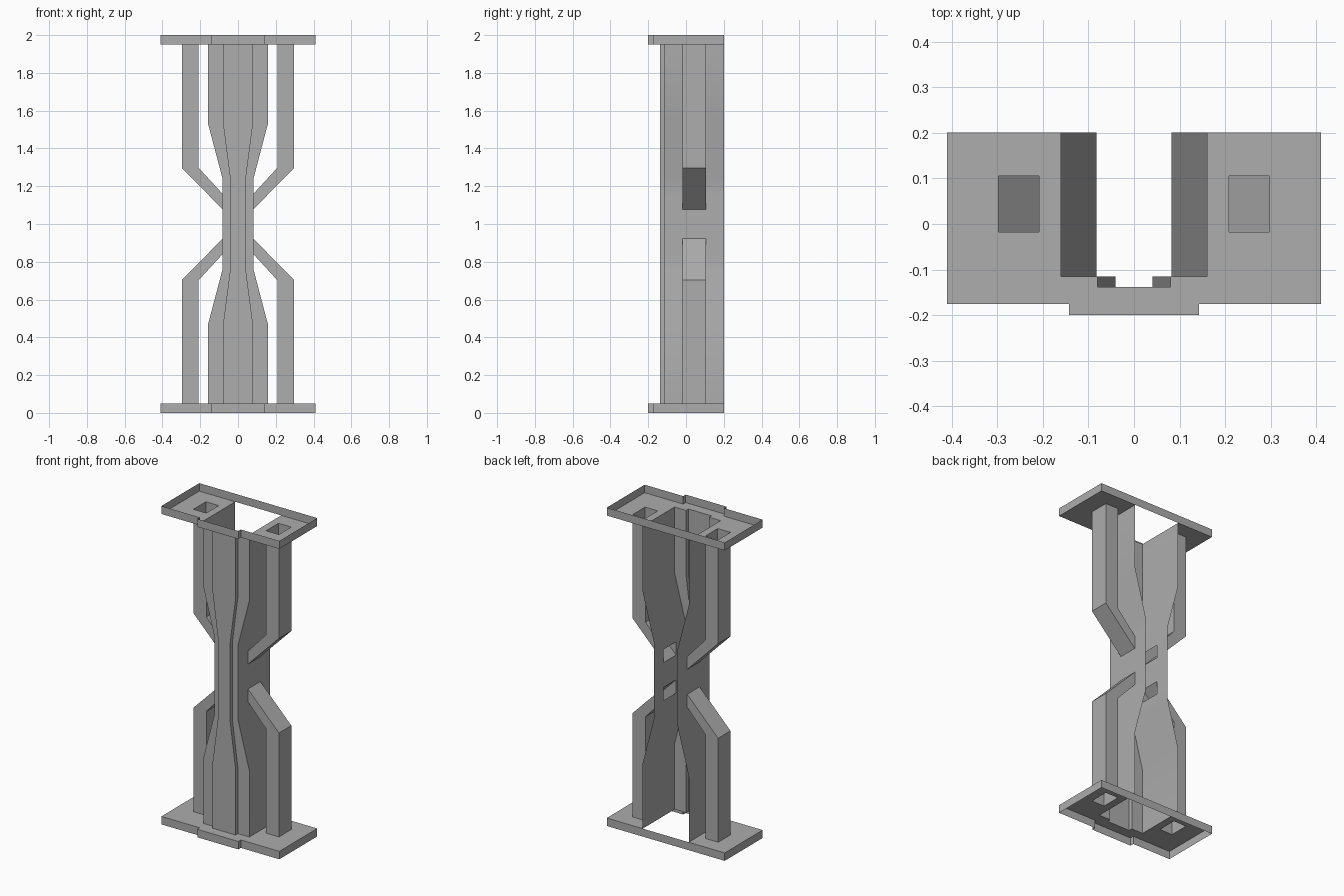
import bpy
import bmesh
import math

cube = bpy.data.objects.get("Cube")
if cube:
    bpy.data.objects.remove(cube, do_unlink=True)

GREY = (0.417, 0.417, 0.417, 1)
grey = bpy.data.materials.new("mid grey")
grey.use_nodes = True
grey.diffuse_color = GREY
grey.node_tree.nodes["Principled BSDF"].inputs["Base Color"].default_value = GREY

# Shared sizes; heights are measured from the middle of the pillar
PLATE, TOP = 0.95, 1.0
BACK, FRONT, PANEL = 0.201, -0.115, -0.138
LEG_Y = (-0.018, 0.105)
LEG_X = (0.208, 0.297)
STRUT_Z = (0.078, 0.16)
WIDE, NARROW = 0.16, 0.082


def sheet_object(name, quads):
    """Join quads of the upper left quarter and mirror them across x and z."""
    bm = bmesh.new()
    for quad in quads:
        bm.faces.new([bm.verts.new(p) for p in quad])
    bmesh.ops.remove_doubles(bm, verts=bm.verts, dist=0.0005)
    mesh = bpy.data.meshes.new(name)
    bm.to_mesh(mesh)
    bm.free()
    mesh.materials.append(grey)
    obj = bpy.data.objects.new(name, mesh)
    bpy.context.collection.objects.link(obj)
    obj.location.z = 1
    mirror = obj.modifiers.new("Mirror", 'MIRROR')
    mirror.use_axis = (True, False, True)
    mirror.merge_threshold = 0.0005
    return obj


def loft(rings, skip=lambda row, col: False):
    """Quads between successive rings of points."""
    return [(a[i], a[i + 1], b[i + 1], b[i])
            for row, (a, b) in enumerate(zip(rings, rings[1:]))
            for i in range(len(a) - 1) if not skip(row, i)]


# Waisted channel column, open at the back, with windows where struts enter
def column_ring(z, w):
    path = [(0, PANEL), (w / 2, PANEL), (w / 2, FRONT), (w, FRONT),
            (w, LEG_Y[0]), (w, LEG_Y[1]), (w, BACK)]
    return [(x, y, z) for x, y in path]


levels = [(0, NARROW), (STRUT_Z[0], NARROW), (STRUT_Z[1], NARROW),
          (0.24, NARROW), (0.537, WIDE), (PLATE, WIDE)]
column = sheet_object("column", loft([column_ring(z, w) for z, w in levels],
                                     lambda row, col: row == 1 and col == 4))

# Soften the gentle bends of the column, keeping its corners crisp
bpy.ops.object.select_all(action='DESELECT')
column.select_set(True)
bpy.context.view_layer.objects.active = column
bpy.ops.object.shade_smooth_by_angle(angle=math.radians(30))


# Hollow legs bending into the column
def leg_ring(inner, outer):
    (xi, zi), (xo, zo) = inner, outer
    a, b = LEG_Y
    return [(xi, a, zi), (xo, a, zo), (xo, b, zo), (xi, b, zi), (xi, a, zi)]


sheet_object("bent_legs", loft([
    leg_ring((NARROW, STRUT_Z[1]), (NARROW, STRUT_Z[0])),
    leg_ring((LEG_X[0], 0.297), (LEG_X[1], 0.297)),
    leg_ring((LEG_X[0], PLATE), (LEG_X[1], PLATE))]))

# Upright rims around the end plates
outline = [(0, -0.2), (0.142, -0.2), (0.142, -0.175), (0.41, -0.175), (0.41, BACK), (0, BACK)]
sheet_object("end_rims", loft([[(x, y, z) for x, y in outline] for z in (PLATE, TOP)]))


# End plates with openings for the column and the legs
def is_solid(x, y):
    outside = y < -0.175 and x > 0.142
    in_column = (x < WIDE and y > FRONT) or (x < WIDE / 2 and y > PANEL)
    in_leg = LEG_X[0] < x < LEG_X[1] and LEG_Y[0] < y < LEG_Y[1]
    return not (outside or in_column or in_leg)


xs = [0, WIDE / 2, 0.142, WIDE, *LEG_X, 0.41]
ys = [-0.2, -0.175, PANEL, FRONT, *LEG_Y, BACK]
sheet_object("end_plates", [
    ((a, c, PLATE), (b, c, PLATE), (b, d, PLATE), (a, d, PLATE))
    for a, b in zip(xs, xs[1:]) for c, d in zip(ys, ys[1:])
    if is_solid((a + b) / 2, (c + d) / 2)])
